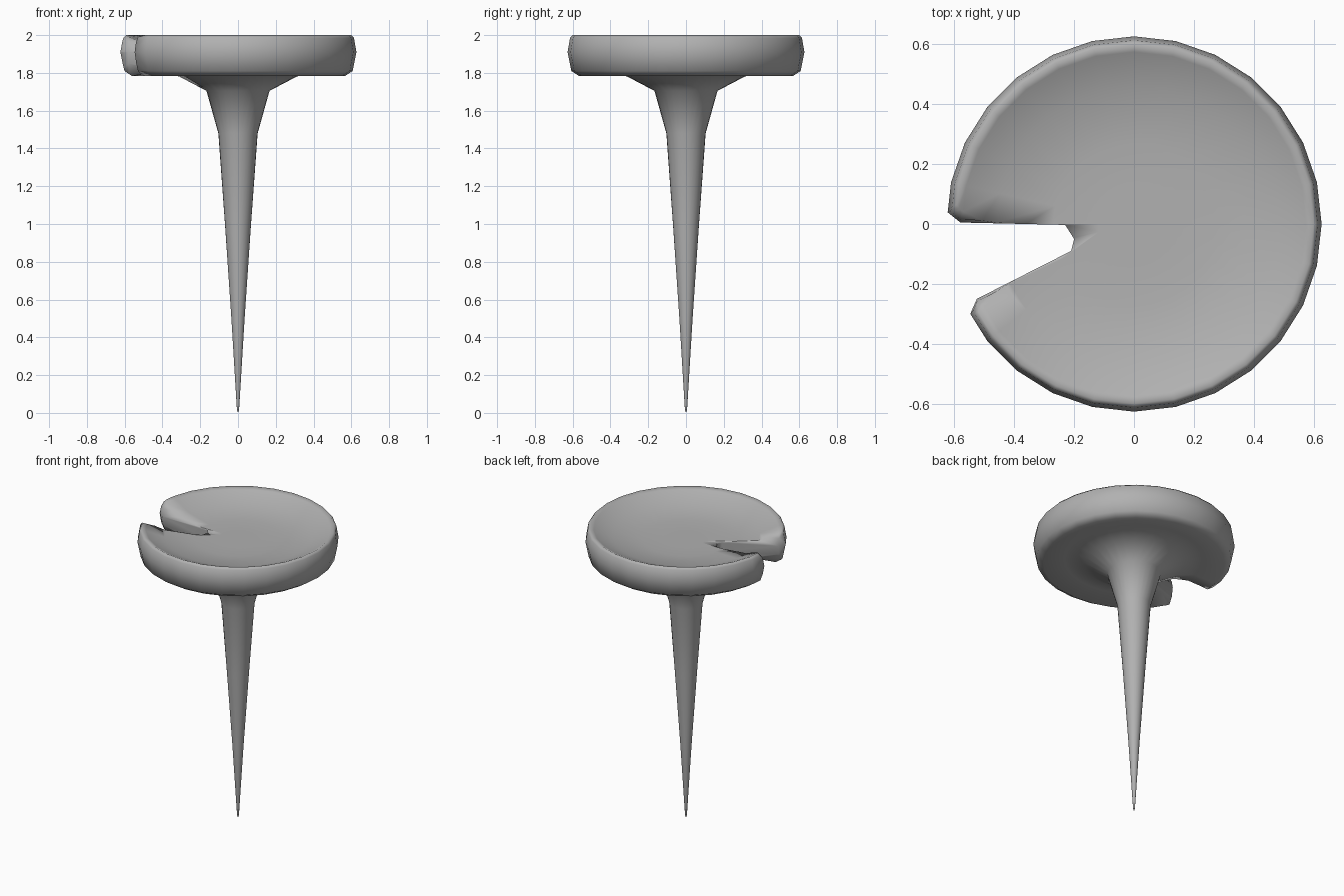
import bpy, bmesh
from math import cos, sin, pi

if "Cube" in bpy.data.objects:
    bpy.data.objects.remove(bpy.data.objects["Cube"])

SIDES = 28


def make_object(name, bm):
    bmesh.ops.recalc_face_normals(bm, faces=bm.faces)
    mesh = bpy.data.meshes.new(name)
    bm.to_mesh(mesh)
    bm.free()
    ob = bpy.data.objects.new(name, mesh)
    bpy.context.collection.objects.link(ob)
    return ob


def bridge(bm, rings):
    """Join successive rings of vertices with quads."""
    n = len(rings[0])
    for a, b in zip(rings, rings[1:]):
        for i in range(n):
            j = (i + 1) % n
            bm.faces.new((a[i], a[j], b[j], b[i]))


def lathe(name, profile):
    """Spin (radius, height) points; the first and last points are the poles."""
    bm = bmesh.new()
    bottom = bm.verts.new((0, 0, profile[0][1]))
    top = bm.verts.new((0, 0, profile[-1][1]))
    rings = [[bm.verts.new((r * cos(2 * pi * i / SIDES), r * sin(2 * pi * i / SIDES), z))
              for i in range(SIDES)] for r, z in profile[1:-1]]
    for i in range(SIDES):
        j = (i + 1) % SIDES
        bm.faces.new((bottom, rings[0][j], rings[0][i]))
        bm.faces.new((top, rings[-1][i], rings[-1][j]))
    bridge(bm, rings)
    return make_object(name, bm)


# Tapered stem flaring into a dished disc
pad = lathe("pad_and_stem", [
    (0, 0), (0.006, 0.02), (0.035, 0.5), (0.069, 1.0), (0.104, 1.48), (0.167, 1.705),
    (0.31, 1.78), (0.43, 1.81), (0.565, 1.783), (0.607, 1.81), (0.627, 1.91),
    (0.614, 1.985), (0.60, 2.0), (0.575, 1.988), (0.46, 1.94), (0.27, 1.92),
    (0.12, 1.92), (0, 1.92)])

# Notch cutter: chamfered mouth, wider above and below so the walls round over
outline = [(-0.70, 0.12, 1), (-0.624, 0.04, 1), (-0.58, 0.005, 1), (-0.23, -0.003, 0),
           (-0.20, -0.05, 0), (-0.21, -0.09, 0), (-0.525, -0.25, -1), (-0.547, -0.30, -1),
           (-0.59, -0.42, -1), (-0.75, -0.42, -1)]
levels = [(1.6, 0.04), (1.79, 0.04), (1.85, 0.01), (1.91, 0), (1.96, 0.01), (2.0, 0.05), (2.2, 0.06)]
bm = bmesh.new()
rings = [[bm.verts.new((x, y + side * grow, z)) for x, y, side in outline] for z, grow in levels]
bridge(bm, rings)
bm.faces.new(rings[0])
bm.faces.new(rings[-1])
bmesh.ops.triangulate(bm, faces=bm.faces)
cutter = make_object("notch_cutter", bm)
cutter.hide_render = True

# Cut the notch, then soften the shading
cut = pad.modifiers.new("notch", "BOOLEAN")
cut.operation = "DIFFERENCE"
cut.solver = "EXACT"
cut.object = cutter
bpy.context.view_layer.objects.active = pad
pad.select_set(True)
bpy.ops.object.modifier_apply(modifier=cut.name)
bpy.data.objects.remove(cutter)
bpy.ops.object.shade_smooth()

# Mid-grey finish
grey = bpy.data.materials.new("mid_grey")
grey.diffuse_color = (0.44, 0.44, 0.44, 1)
grey.use_nodes = True
grey.node_tree.nodes["Principled BSDF"].inputs["Base Color"].default_value = grey.diffuse_color
pad.data.materials.clear()
pad.data.materials.append(grey)
